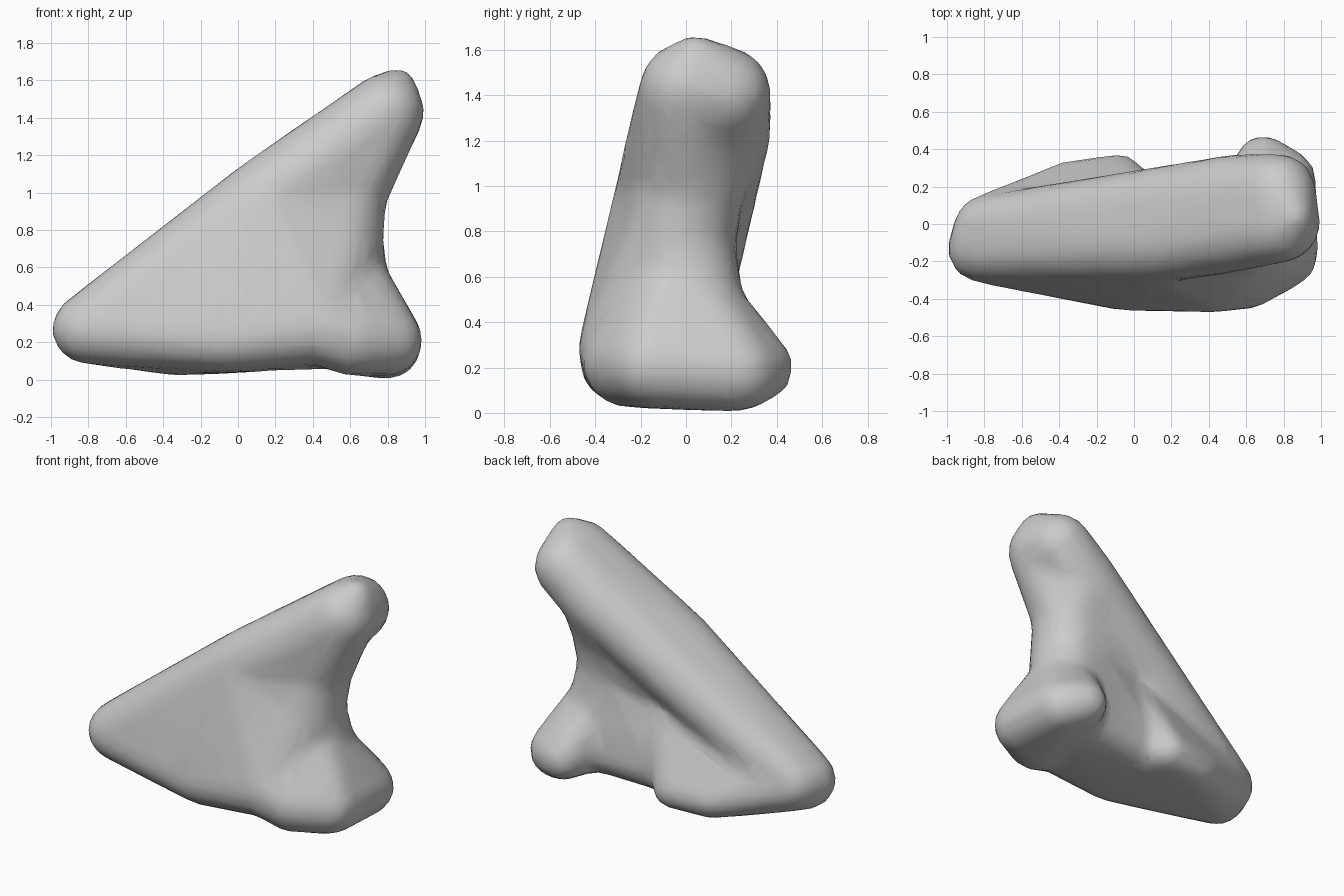
import bpy, bmesh

cube = bpy.data.objects.get("Cube")
if cube:
    bpy.data.objects.remove(cube, do_unlink=True)

SWELL = 0.008  # makes up for the weathering

# Key balls (x, y, z, radius) that shape the stone
low_front = (-0.81, -0.13, 0.27, 0.18)
low_back = (-0.79, -0.02, 0.29, 0.17)
shoulder_front = (0.13, -0.09, 0.95, 0.22)
shoulder_back = (0.15, 0.04, 0.94, 0.21)
ridge_front = (0.42, -0.07, 1.14, 0.20)
ridge_back = (0.56, 0.17, 1.24, 0.20)
peak_back = (0.77, 0.17, 1.41, 0.20)
peak_front = (0.79, 0.0, 1.43, 0.20)
tip = (0.85, 0.04, 1.56, 0.10)
neck = (0.56, 0.02, 1.0, 0.23)
waist = (0.53, -0.03, 0.75, 0.24)
front_mid = (-0.05, -0.29, 0.22, 0.17)
front_foot = (0.42, -0.28, 0.28, 0.19)
core = (0.1, -0.02, 0.65, 0.17)

# Each lobe is the rounded hull around a few balls
lobes = {
    "ridge": [low_front, low_back, shoulder_front, shoulder_back,
              ridge_front, ridge_back, peak_back, peak_front, tip],
    "neck": [shoulder_front, shoulder_back, ridge_front, neck, peak_front, ridge_back],
    "throat": [shoulder_front, shoulder_back, neck, waist, core],
    "front_slab": [low_front, shoulder_front, waist, front_mid, front_foot],
    "back_block": [low_front, low_back, front_mid, (0.12, -0.15, 0.22, 0.17),
                   (-0.08, 0.25, 0.16, 0.12), (-0.35, 0.21, 0.15, 0.12), core],
    "middle": [front_mid, front_foot, core, waist, (0.08, 0.1, 0.22, 0.16),
               (0.36, 0.06, 0.29, 0.18), (0.65, 0.1, 0.25, 0.18)],
    "foot": [front_foot, (0.6, -0.26, 0.22, 0.19), (0.8, -0.16, 0.21, 0.18),
             (0.8, 0.23, 0.18, 0.17), (0.69, 0.33, 0.20, 0.14),
             (0.57, -0.04, 0.53, 0.22)],
}


def add_lobe(target, balls):
    """Add the convex hull of the balls to the target mesh."""
    cloud = bmesh.new()
    for x, y, z, r in balls:
        made = bmesh.ops.create_icosphere(cloud, subdivisions=3, radius=r + SWELL)
        bmesh.ops.translate(cloud, verts=made["verts"], vec=(x, y, z))
    hull = bmesh.new()
    for v in cloud.verts:
        hull.verts.new(v.co)
    cloud.free()
    res = bmesh.ops.convex_hull(hull, input=hull.verts[:])
    loose = {g for g in res["geom_interior"] + res["geom_unused"]
             if isinstance(g, bmesh.types.BMVert)}
    bmesh.ops.delete(hull, geom=list(loose), context="VERTS")
    temp = bpy.data.meshes.new("lobe")
    hull.to_mesh(temp)
    hull.free()
    target.from_mesh(temp)
    bpy.data.meshes.remove(temp)


bm = bmesh.new()
for balls in lobes.values():
    add_lobe(bm, balls)
mesh = bpy.data.meshes.new("rock")
bm.to_mesh(mesh)
bm.free()
rock = bpy.data.objects.new("rock", mesh)
bpy.context.collection.objects.link(rock)

# Fuse the lobes, weather the creases and simplify
remesh = rock.modifiers.new("fuse", "REMESH")
remesh.mode = "VOXEL"
remesh.voxel_size = 0.03
remesh.use_smooth_shade = True
weather = rock.modifiers.new("weather", "SMOOTH")
weather.factor = 0.5
weather.iterations = 14
simplify = rock.modifiers.new("simplify", "DECIMATE")
simplify.ratio = 0.1

# Plain stone colour
stone = bpy.data.materials.new("stone_grey")
stone.use_nodes = True
colour = (0.6, 0.6, 0.6, 1)
stone.diffuse_color = colour
stone.node_tree.nodes["Principled BSDF"].inputs["Base Color"].default_value = colour
mesh.materials.append(stone)
